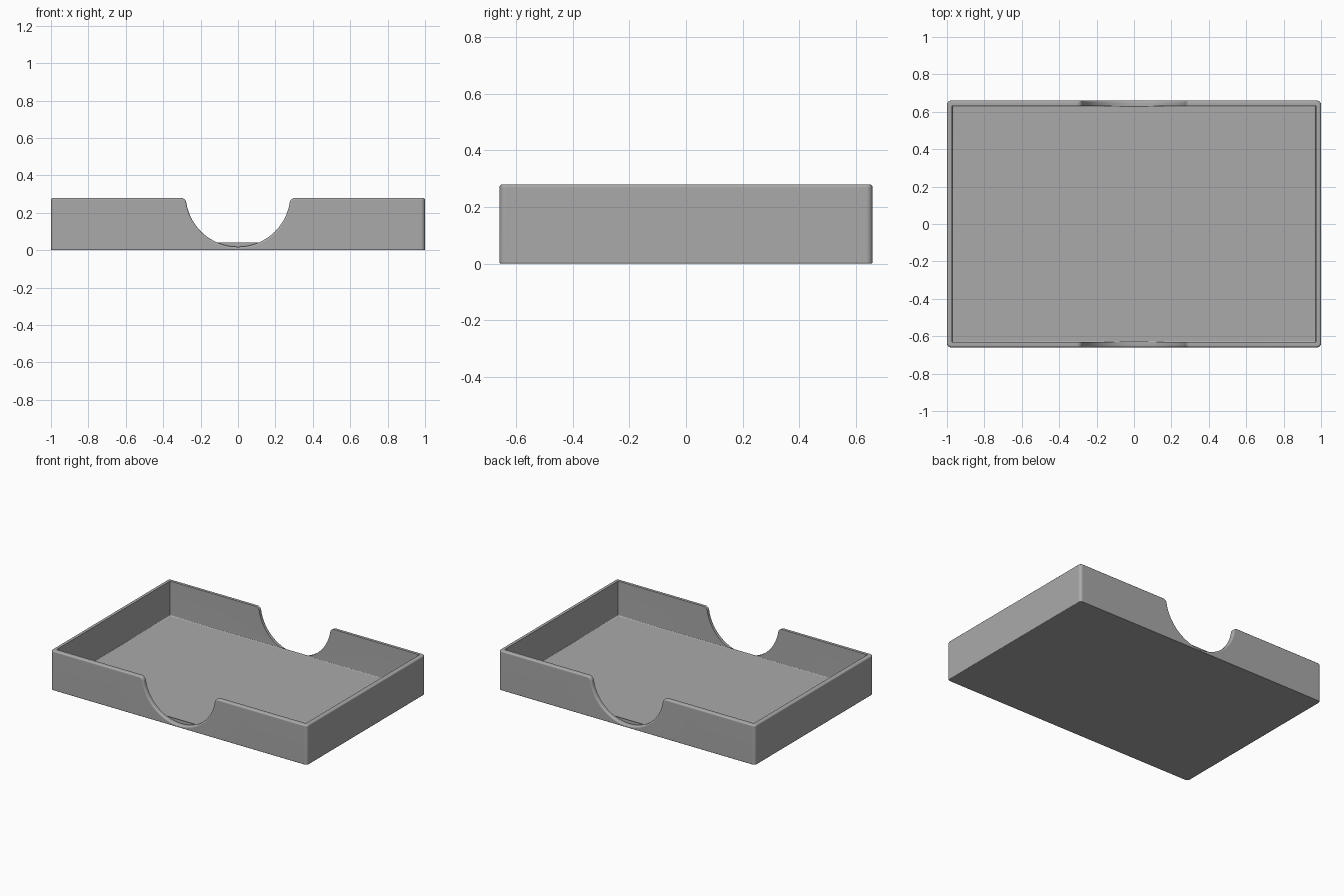
import bpy, bmesh, math

if "Cube" in bpy.data.objects:
    bpy.data.objects.remove(bpy.data.objects["Cube"])

L, W, H = 1.0, 0.66, 0.28        # half length, half width, height
WALL, FLOOR = 0.028, 0.035       # wall and floor thickness
R, FR = 0.28, 0.03               # finger notch radius and its top fillet
CZ = 0.018 + R                   # notch centre height

grey = bpy.data.materials.new("plain grey")
grey.diffuse_color = (0.40, 0.40, 0.40, 1)
grey.use_nodes = True
grey.node_tree.nodes["Principled BSDF"].inputs["Base Color"].default_value = grey.diffuse_color


def make_object(name, bm):
    me = bpy.data.meshes.new(name)
    bmesh.ops.recalc_face_normals(bm, faces=bm.faces[:])
    bm.to_mesh(me)
    bm.free()
    me.materials.append(grey)
    ob = bpy.data.objects.new(name, me)
    bpy.context.collection.objects.link(ob)
    return ob


def box(hx, hy, z0, z1):
    bm = bmesh.new()
    bmesh.ops.create_cube(bm, size=1)
    for v in bm.verts:
        v.co = (v.co.x * 2 * hx, v.co.y * 2 * hy, z0 if v.co.z < 0 else z1)
    return bm


def bevel(bm, edges, width, segs):
    bmesh.ops.bevel(bm, geom=edges, offset=width, offset_type='OFFSET', segments=segs,
                    profile=0.5, affect='EDGES', clamp_overlap=False)


# Solid block with rounded upright corners
bm = box(L, W, 0, H)
bevel(bm, [e for e in bm.edges if abs(e.verts[0].co.z - e.verts[1].co.z) > 0.1], 0.022, 4)
tray = make_object("tray", bm)

# Cavity with a small fillet around the floor
bm = box(L - WALL, W - WALL, FLOOR, H + 0.2)
bevel(bm, [e for e in bm.edges if all(v.co.z < FLOOR + 0.001 for v in e.verts)], 0.007, 2)
cutters = [make_object("cavity_cutter", bm)]

# Finger notch profile: big arc with a fillet where it meets the rim
fz = H - FR
fx = math.sqrt((R + FR) ** 2 - (CZ - fz) ** 2)
a_end = math.atan2(fz - CZ, fx)              # where arc and fillet touch
right = []
for i in range(21):
    a = -math.pi / 2 + (a_end + math.pi / 2) * i / 20
    right.append((R * math.cos(a), CZ + R * math.sin(a)))
for i in range(1, 7):
    a = a_end + math.pi + (math.pi / 2 - a_end - math.pi) * i / 6
    right.append((fx + FR * math.cos(a), fz + FR * math.sin(a)))
right.append((fx, H + 0.1))
profile = right + [(-x, z) for x, z in reversed(right[1:])]

for side, name in ((-1, "front_notch_cutter"), (1, "back_notch_cutter")):
    bm = bmesh.new()
    face = bm.faces.new([bm.verts.new((x, side * (W - WALL), z)) for x, z in profile])
    out = bmesh.ops.extrude_face_region(bm, geom=[face])
    for v in out["geom"]:
        if isinstance(v, bmesh.types.BMVert):
            v.co.y += side * 0.2
    cutters.append(make_object(name, bm))

# Cut the block
for c in cutters:
    mod = tray.modifiers.new(c.name, 'BOOLEAN')
    mod.operation, mod.solver, mod.object = 'DIFFERENCE', 'EXACT', c
dg = bpy.context.evaluated_depsgraph_get()
cut = bpy.data.meshes.new_from_object(tray.evaluated_get(dg))
tray.modifiers.clear()
for c in cutters:
    bpy.data.objects.remove(c)

bm = bmesh.new()
bm.from_mesh(cut)
bmesh.ops.remove_doubles(bm, verts=bm.verts[:], dist=0.0002)
bmesh.ops.dissolve_limit(bm, angle_limit=0.01, verts=bm.verts[:], edges=bm.edges[:])
bm.normal_update()


def outer(f):
    c = f.calc_center_median()
    return abs(f.normal.z) < 0.1 and f.normal.x * c.x + f.normal.y * c.y > W - 0.01


# Round the outer rim, notch edges included, then the bottom edge
rim = [e for e in bm.edges if len(e.link_faces) == 2
       and outer(e.link_faces[0]) != outer(e.link_faces[1])
       and max(v.co.z for v in e.verts) > 0.001]
bevel(bm, rim, 0.011, 3)
bevel(bm, [e for e in bm.edges if all(v.co.z < 0.001 for v in e.verts)], 0.005, 2)
for f in bm.faces:
    f.material_index = 0
bm.to_mesh(tray.data)
bm.free()

# Smooth the curves, keep the broad faces flat
bpy.context.view_layer.objects.active = tray
tray.select_set(True)
bpy.ops.object.shade_smooth_by_angle(angle=math.radians(50))
wn = tray.modifiers.new("flat_faces", 'WEIGHTED_NORMAL')
wn.keep_sharp = True
